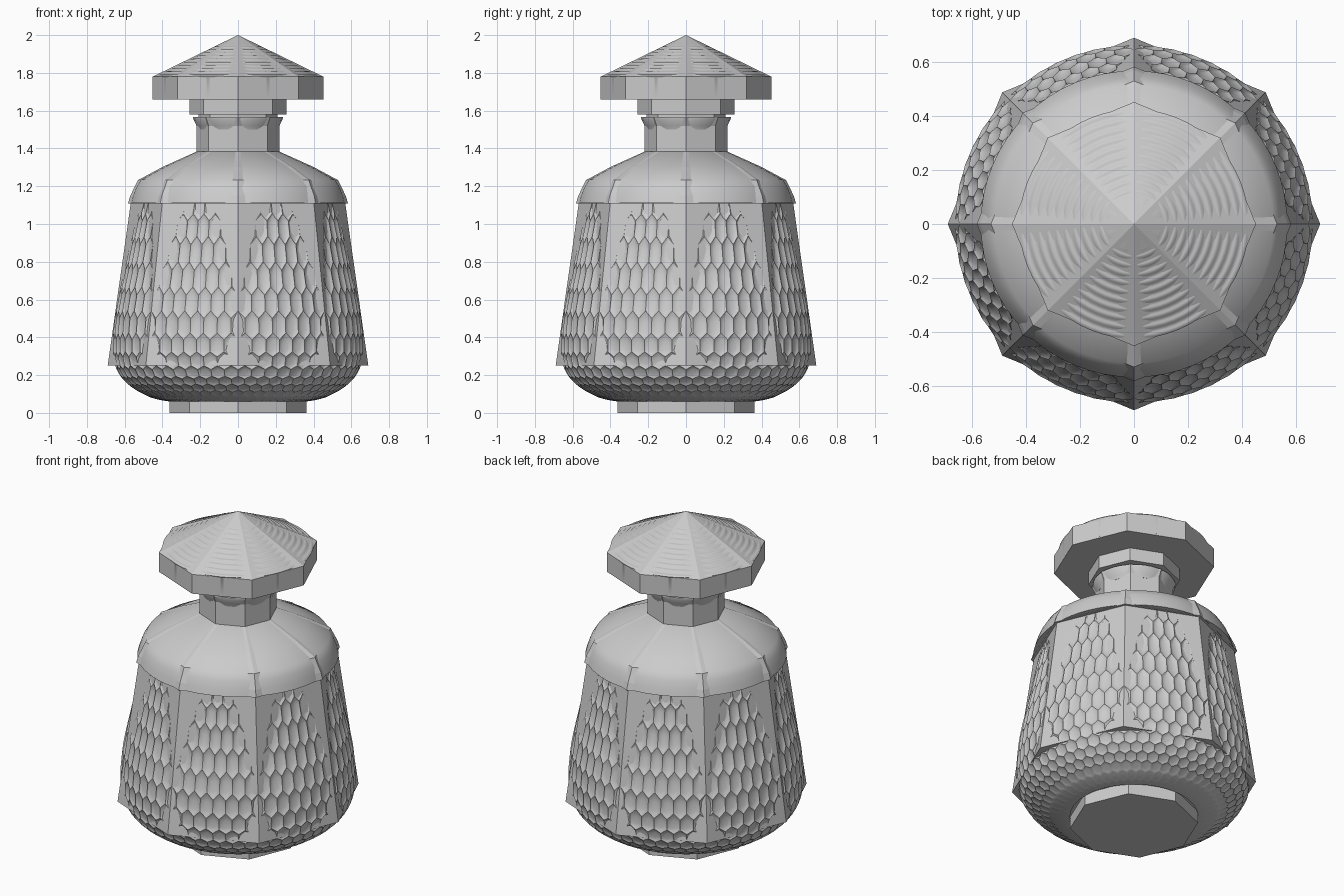
import bpy, bmesh
from math import sin, cos, pi, radians

if "Cube" in bpy.data.objects:
    bpy.data.objects.remove(bpy.data.objects["Cube"])


def finish(name, bm, smooth=None):
    bmesh.ops.remove_doubles(bm, verts=bm.verts, dist=1e-5)
    bmesh.ops.recalc_face_normals(bm, faces=bm.faces)
    me = bpy.data.meshes.new(name)
    bm.to_mesh(me)
    bm.free()
    ob = bpy.data.objects.new(name, me)
    bpy.context.collection.objects.link(ob)
    if smooth:
        bpy.ops.object.select_all(action='DESELECT')
        ob.select_set(True)
        bpy.context.view_layer.objects.active = ob
        bpy.ops.object.shade_smooth_by_angle(angle=radians(smooth))
    return ob


def lathe(name, profile, sides=8, smooth=None):
    """Closed solid of revolution from (radius, z) pairs, a corner on +x."""
    bm = bmesh.new()
    rings = [[bm.verts.new((r * cos(2 * pi * i / sides), r * sin(2 * pi * i / sides), z))
              for i in range(sides)] for r, z in profile]
    for a, b in zip(rings, rings[1:]):
        for i in range(sides):
            j = (i + 1) % sides
            bm.faces.new((a[i], a[j], b[j], b[i]))
    bm.faces.new(rings[0][::-1])
    bm.faces.new(rings[-1])
    return finish(name, bm, smooth)


# Octagonal foot, body shell, shoulder, neck and stopper
lathe("foot", [(.362, 0), (.362, .075)])
lathe("body_panels", [(.69, .25), (.565, 1.13)])
lathe("shoulder_panels", [(.583, 1.108), (.57, 1.15), (.53, 1.232), (.40, 1.302), (.22, 1.383)])
lathe("neck", [(.22, 1.37), (.22, 1.52), (.238, 1.56), (.238, 1.567), (.21, 1.567), (.21, 1.6)])
lathe("stopper_collar", [(.258, 1.58), (.258, 1.67)])
lathe("stopper_cap", [(.452, 1.66), (.452, 1.78), (.001, 2.0)])

# Round inner forms that swell through the middle of each flat panel
lathe("shoulder_round", [(.568, 1.11), (.557, 1.15), (.54, 1.195), (.515, 1.235),
                         (.39, 1.303), (.215, 1.383)], 64, 40)
lathe("neck_lip", [(.205, 1.5), (.212, 1.52), (.232, 1.555), (.232, 1.567), (.2, 1.567)], 48, 40)

# Rippled round dome of the stopper
ripples = [(.418, 1.67), (.418, 1.775)]
for k in range(65):
    t = k / 65
    r = .425 * (1 - t)
    wave = .003 * sin(2 * pi * k / 5) * (t < .75)
    ripples.append((r, 1.999 - r * .505 + wave))
lathe("stopper_ripples", ripples, 64, 60)

# Honeycomb round body: one (radius, z) station per row of cells
rows = [(.36, .06), (.44, .072), (.505, .10), (.555, .13), (.60, .165), (.635, .21),
        (.658, .27), (.665, .35), (.659, .46), (.643, .58), (.613, .71),
        (.585, .845), (.558, .98), (.535, 1.09), (.51, 1.16)]
COLS = 56


def surface(u, v, depth):
    v = min(max(v, 0), len(rows) - 1.0001)
    i = int(v)
    f = v - i
    (r0, z0), (r1, z1) = rows[i], rows[i + 1]
    dr, dz = r1 - r0, z1 - z0
    n = (dr * dr + dz * dz) ** .5
    r = r0 + dr * f - depth * dz / n
    z = z0 + dz * f + depth * dr / n
    a = 2 * pi * u / COLS
    return (r * cos(a), r * sin(a), z)


HEX = [(0, 2 / 3), (-.5, 1 / 3), (-.5, -1 / 3), (0, -2 / 3), (.5, -1 / 3), (.5, 1 / 3)]
bm = bmesh.new()
for row in range(len(rows)):
    deep = .013 * min(1, row / 6)      # cells fade out towards the foot
    for col in range(COLS):
        u = col + .5 * (row % 2)
        rings = [[bm.verts.new(surface(u + x * s, row + y * s, deep * d)) for x, y in HEX]
                 for s, d in ((1, 0), (.78, .6), (.42, .95))]
        for a, b in zip(rings, rings[1:]):
            for i in range(6):
                j = (i + 1) % 6
                bm.faces.new((a[i], a[j], b[j], b[i]))
        bm.faces.new(rings[-1])
bmesh.ops.dissolve_degenerate(bm, edges=bm.edges, dist=1e-5)
finish("honeycomb_body", bm, 28)
